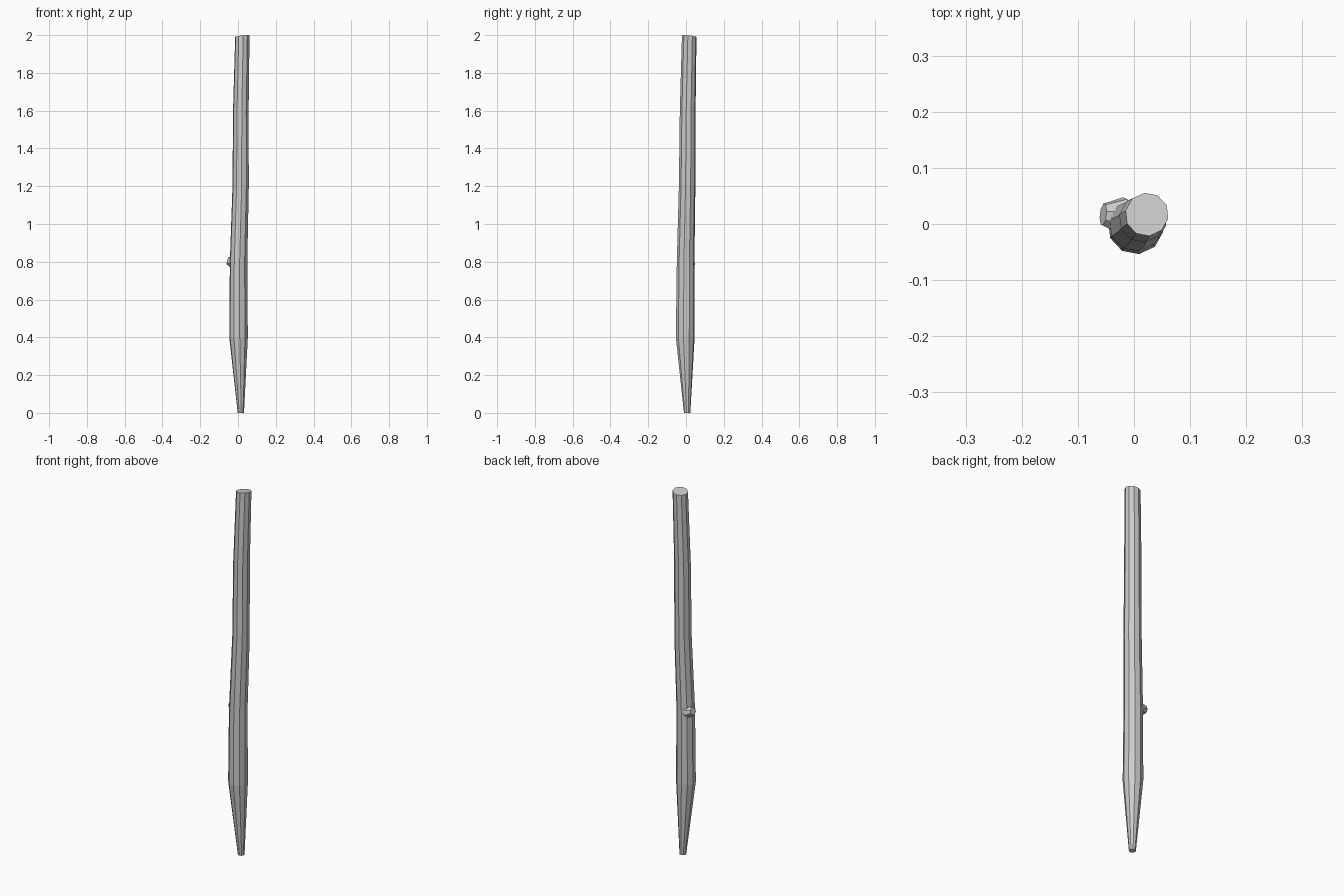
import bpy, bmesh, math
from mathutils import Vector

if "Cube" in bpy.data.objects:
    bpy.data.objects.remove(bpy.data.objects["Cube"])


def make_tube(name, rings, sides, phase):
    """Loft capped rings given as (centre, radius, axis)."""
    bm = bmesh.new()
    loops = []
    for centre, radius, axis in rings:
        rot = Vector((0, 0, 1)).rotation_difference(Vector(axis))
        loop = []
        for i in range(sides):
            a = phase + 2 * math.pi * i / sides
            p = Vector((math.cos(a), math.sin(a), 0)) * radius
            loop.append(bm.verts.new(Vector(centre) + rot @ p))
        loops.append(loop)
    for lo, hi in zip(loops, loops[1:]):
        for i in range(sides):
            j = (i + 1) % sides
            bm.faces.new((lo[i], lo[j], hi[j], hi[i]))
    bm.faces.new(loops[0][::-1])
    bm.faces.new(loops[-1])
    bmesh.ops.recalc_face_normals(bm, faces=bm.faces)
    mesh = bpy.data.meshes.new(name)
    bm.to_mesh(mesh)
    bm.free()
    obj = bpy.data.objects.new(name, mesh)
    bpy.context.collection.objects.link(obj)
    return obj


# Crooked shaft with a sharpened foot and a slanted top cut
up = (0, 0, 1)
make_tube("wooden_stake", [
    ((0.015, 0.006, 0.0), 0.017, up),
    ((0.003, -0.004, 0.4), 0.050, up),
    ((0.003, -0.002, 0.8), 0.047, up),
    ((0.014, 0.006, 1.2), 0.044, up),
    ((0.015, 0.009, 1.6), 0.042, up),
    ((0.023, 0.017, 1.994), 0.039, (-0.11, 0.11, 1)),
], 10, math.radians(25))

# Stub of a cut branch
axis = Vector((-0.95, 0.1, 0.3))
make_tube("branch_stub", [
    ((-0.020, 0.014, 0.795), 0.035, axis),
    ((-0.055, 0.017, 0.806), 0.020, axis),
], 8, 0.2)
